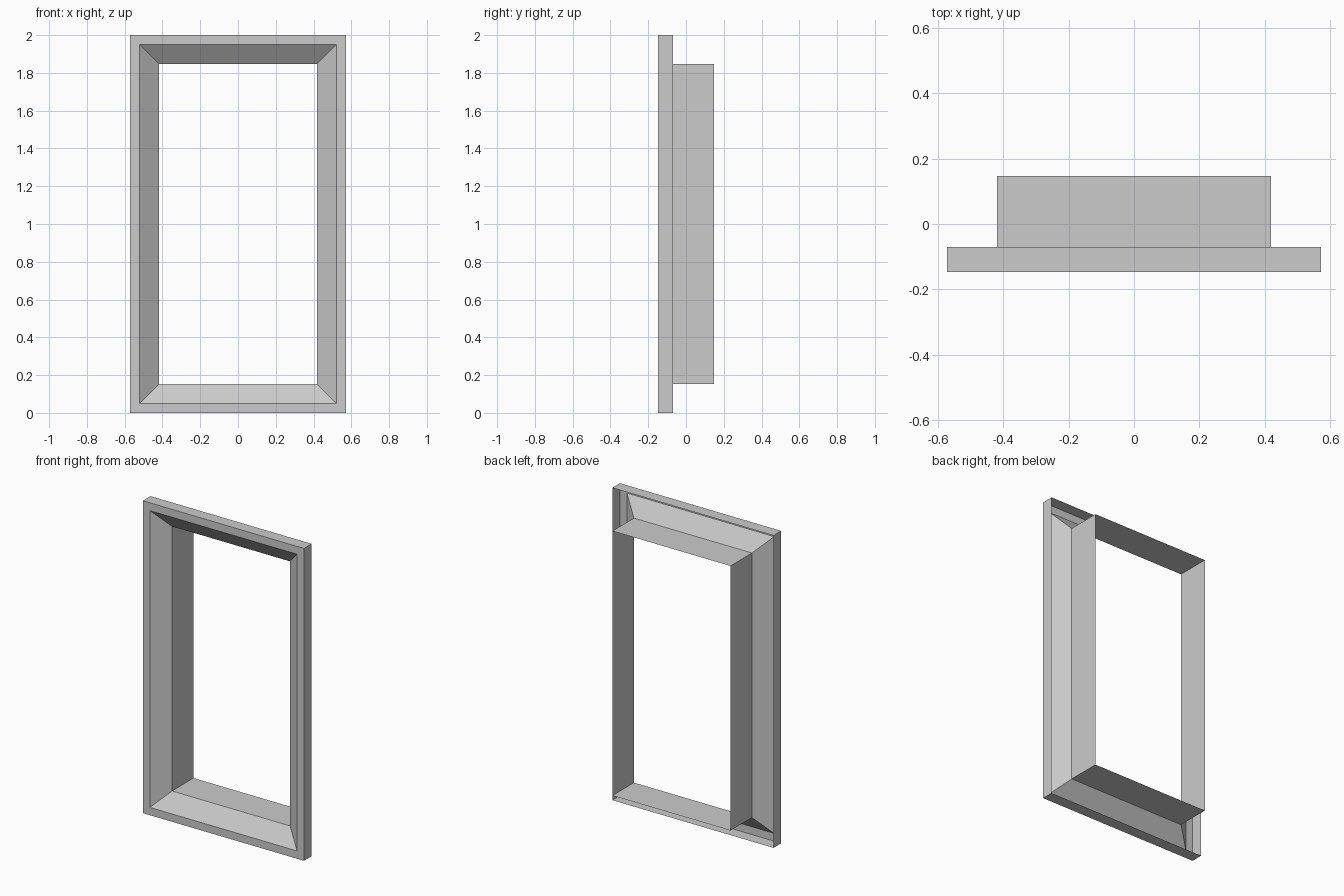
import bpy
import bmesh

cube = bpy.data.objects.get("Cube")
if cube:
    bpy.data.objects.remove(cube, do_unlink=True)

grey = bpy.data.materials.new("plain_grey")
grey.use_nodes = True
colour = (0.6, 0.6, 0.6, 1)
grey.diffuse_color = colour
grey.node_tree.nodes["Principled BSDF"].inputs["Base Color"].default_value = colour

HALF_W, HALF_H = 0.571, 1.0
FRONT, STEP, BACK = -0.147, -0.07, 0.147

# Section of the open-backed moulding: (inset from outer edge, depth)
section = [(0, STEP), (0, FRONT), (0.05, FRONT), (0.153, STEP), (0.153, BACK)]


def ring(bm, inset, y):
    """Rectangular loop of vertices at one point of the section."""
    w, h = HALF_W - inset, HALF_H - inset
    corners = [(-1, -1), (1, -1), (1, 1), (-1, 1)]
    return [bm.verts.new((sx * w, y, HALF_H + sz * h)) for sx, sz in corners]


# Sweep the section round the opening with mitred corners
bm = bmesh.new()
rings = [ring(bm, inset, y) for inset, y in section]
for a, b in zip(rings, rings[1:]):
    for i in range(4):
        j = (i + 1) % 4
        bm.faces.new((a[i], a[j], b[j], b[i]))

mesh = bpy.data.meshes.new("window_frame")
bm.to_mesh(mesh)
bm.free()
mesh.materials.append(grey)
frame = bpy.data.objects.new("window_frame", mesh)
bpy.context.collection.objects.link(frame)
